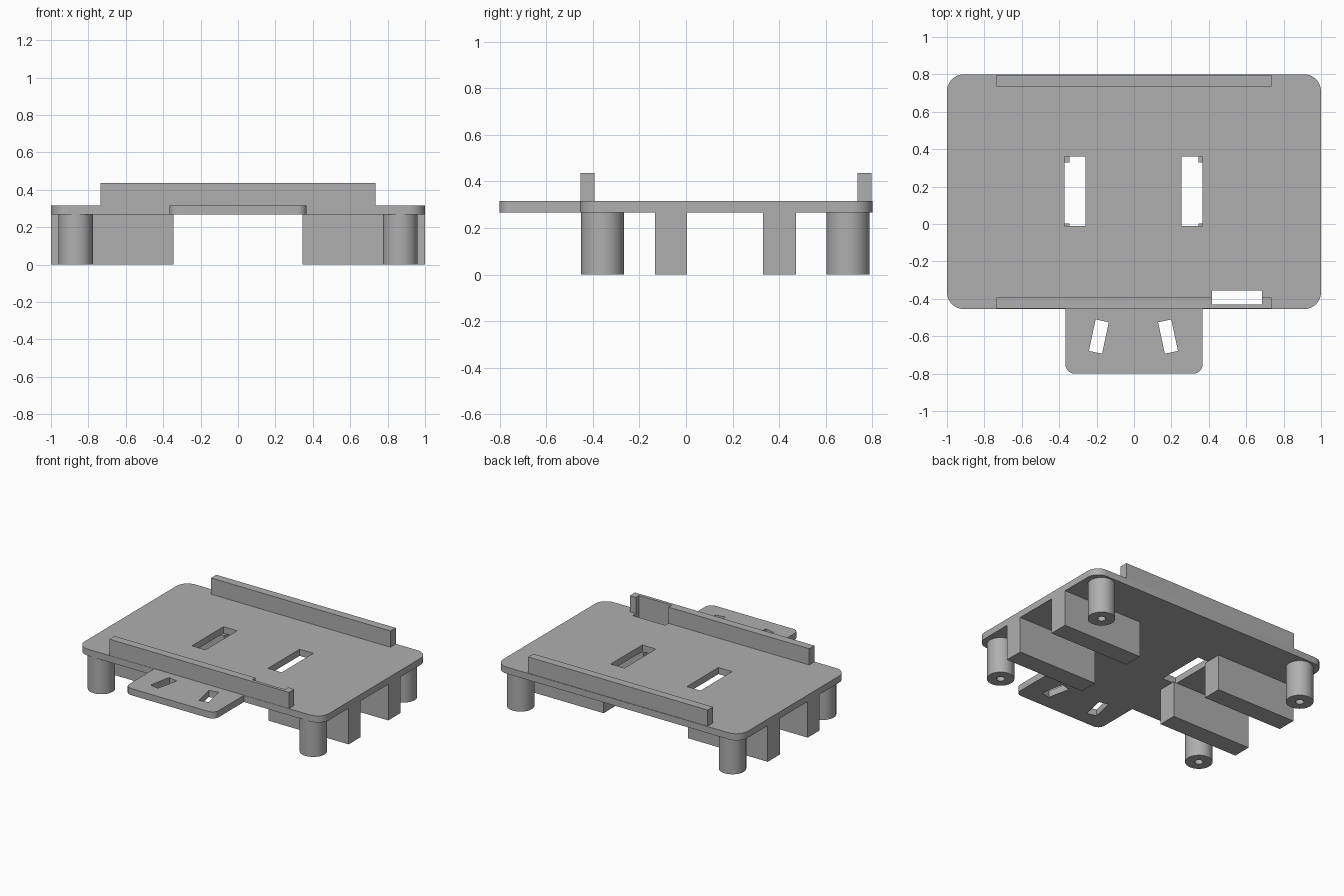
import bpy, bmesh
from math import pi, cos, sin, radians
from mathutils import Matrix, Vector

cube = bpy.data.objects.get("Cube")
if cube:
    bpy.data.objects.remove(cube, do_unlink=True)

grey = bpy.data.materials.new("plain grey")
grey.use_nodes = True
grey.diffuse_color = (0.43, 0.43, 0.43, 1)
grey.node_tree.nodes["Principled BSDF"].inputs["Base Color"].default_value = (0.43, 0.43, 0.43, 1)

Z_LOW, Z_TOP, Z_RAIL = 0.267, 0.316, 0.436


def finish(name, bm):
    bmesh.ops.recalc_face_normals(bm, faces=bm.faces)
    mesh = bpy.data.meshes.new(name)
    bm.to_mesh(mesh)
    bm.free()
    mesh.materials.append(grey)
    obj = bpy.data.objects.new(name, mesh)
    bpy.context.collection.objects.link(obj)
    return obj


def box(name, x0, x1, y0, y1, z0, z1, turn=0):
    bm = bmesh.new()
    size = Matrix.Diagonal((x1 - x0, y1 - y0, z1 - z0, 1))
    place = Matrix.Translation(((x0 + x1) / 2, (y0 + y1) / 2, (z0 + z1) / 2))
    bmesh.ops.create_cube(bm, size=1, matrix=place @ Matrix.Rotation(turn, 4, 'Z') @ size)
    return finish(name, bm)


def rounded_slab(name, corners, z0, z1, steps=8):
    """Extrude an outline of (x, y, radius) corners, rounding the convex ones."""
    bm = bmesh.new()
    verts = []
    for i, (x, y, r) in enumerate(corners):
        p = Vector((x, y, z0))
        if r == 0:
            verts.append(bm.verts.new(p))
            continue
        a = (Vector((*corners[i - 1][:2], z0)) - p).normalized() * r
        b = (Vector((*corners[(i + 1) % len(corners)][:2], z0)) - p).normalized() * r
        for k in range(steps + 1):
            t = k / steps * pi / 2
            verts.append(bm.verts.new(p + a * (1 - sin(t)) + b * (1 - cos(t))))
    face = bm.faces.new(verts)
    top = bmesh.ops.extrude_face_region(bm, geom=[face])
    moved = [g for g in top["geom"] if isinstance(g, bmesh.types.BMVert)]
    bmesh.ops.translate(bm, vec=(0, 0, z1 - z0), verts=moved)
    return finish(name, bm)


def standoff(name, x, y, radius=0.092, bore=0.028, depth=0.25, sides=48):
    """Round post with a blind screw hole in its foot."""
    bm = bmesh.new()
    rings = []
    for r, z in ((radius, Z_LOW), (radius, 0), (bore, 0), (bore, depth)):
        rings.append([bm.verts.new((x + r * cos(2 * pi * k / sides),
                                    y + r * sin(2 * pi * k / sides), z)) for k in range(sides)])
    for lower, upper in zip(rings, rings[1:]):
        for k in range(sides):
            n = (k + 1) % sides
            bm.faces.new((lower[k], lower[n], upper[n], upper[k]))
    bm.faces.new(rings[0])
    bm.faces.new(rings[-1])
    return finish(name, bm)


def smooth(obj):
    bpy.ops.object.select_all(action='DESELECT')
    obj.select_set(True)
    bpy.context.view_layer.objects.active = obj
    bpy.ops.object.shade_smooth_by_angle(angle=radians(30))


def cut(obj, cutters):
    bpy.context.view_layer.objects.active = obj
    for cutter in cutters:
        cutter.hide_render = True
        mod = obj.modifiers.new("cut", 'BOOLEAN')
        mod.operation = 'DIFFERENCE'
        mod.solver = 'EXACT'
        mod.object = cutter
        bpy.ops.object.modifier_apply(modifier=mod.name)


# Base plate with the front tab in one outline
plate = rounded_slab("base_plate", [
    (-1, 0.8, 0.09), (-1, -0.455, 0.09), (-0.367, -0.455, 0), (-0.367, -0.8, 0.05),
    (0.367, -0.8, 0.05), (0.367, -0.455, 0), (1, -0.455, 0.09), (1, 0.8, 0.09)], Z_LOW, Z_TOP)

# Rails along the front and back edges
front_rail = box("front_rail", -0.735, 0.735, -0.453, -0.392, Z_TOP, Z_RAIL)
back_rail = box("back_rail", -0.735, 0.735, 0.735, 0.796, Z_TOP, Z_RAIL)

# Openings: cable slot, two strap slots and two slanted tab slots
cable_cutter = box("cable_cutter", 0.418, 0.685, -0.43, -0.355, 0.1, 0.6)
cutters = [cable_cutter]
for side in (-1, 1):
    x = side * 0.312 - 0.003
    cutters.append(box("strap_cutter", x - 0.056, x + 0.056, -0.01, 0.36, 0.1, 0.6))
    x = side * 0.185 - 0.003
    cutters.append(box("tab_cutter", x - 0.036, x + 0.036, -0.688, -0.516, 0.1, 0.6,
                       turn=side * radians(12)))
cut(plate, cutters)
cut(front_rail, [cable_cutter])
for cutter in cutters:
    bpy.data.objects.remove(cutter, do_unlink=True)
smooth(plate)

# Support beams and corner standoffs under the plate
for side, label in ((-1, "right"), (1, "left")):
    x0, x1 = sorted((side, side * 0.345))
    box(label + "_front_beam", x0, x1, -0.134, 0.004, 0, Z_LOW)
    box(label + "_back_beam", x0, x1, 0.33, 0.472, 0, Z_LOW)
    smooth(standoff(label + "_front_standoff", side * 0.868, -0.358))
    smooth(standoff(label + "_back_standoff", side * 0.868, 0.695))
